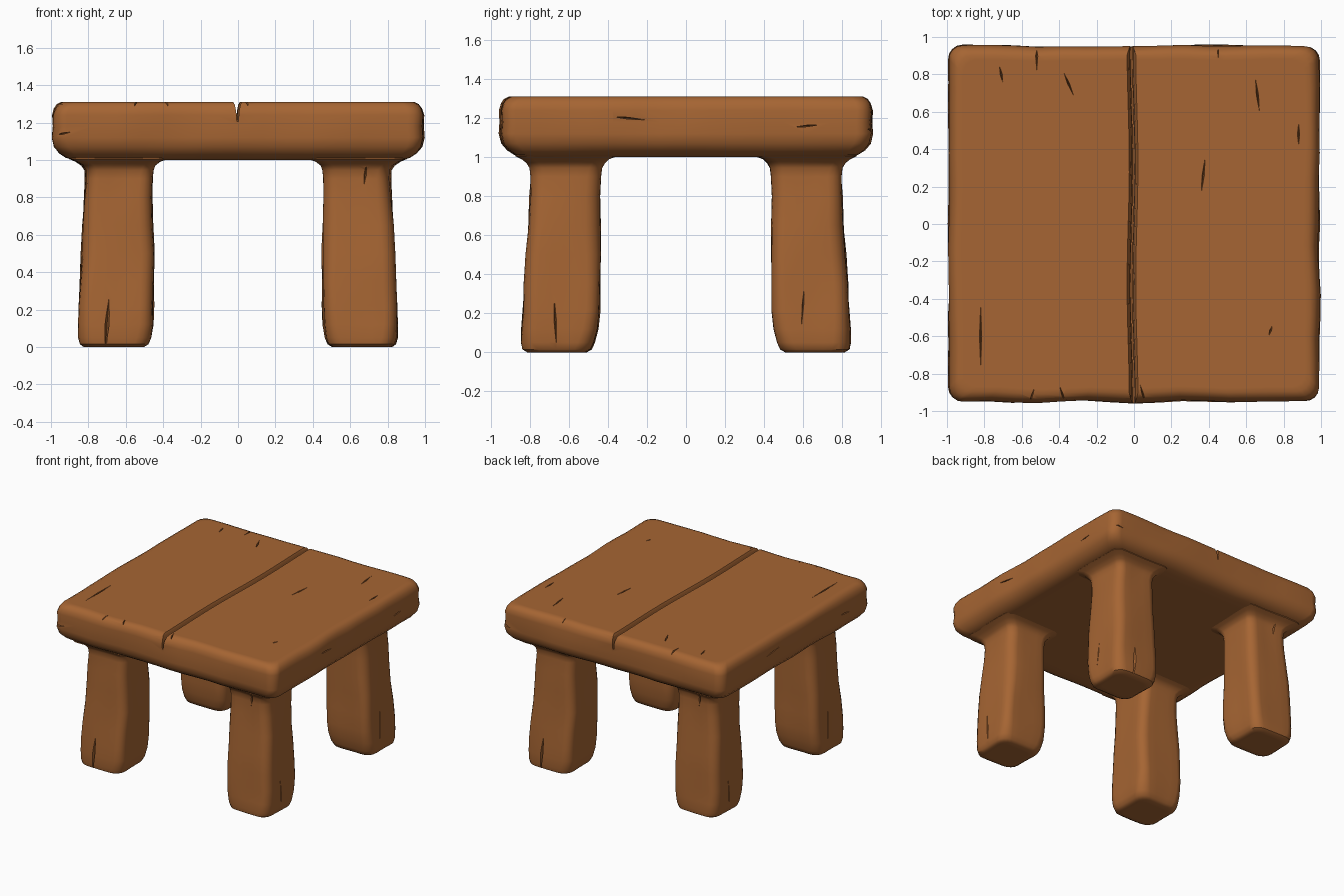
import bpy, bmesh, math
from mathutils import Vector, noise

if "Cube" in bpy.data.objects:
    bpy.data.objects.remove(bpy.data.objects["Cube"])

wood = bpy.data.materials.new("warm brown wood")
wood.diffuse_color = (0.38, 0.13, 0.033, 1)
wood.use_nodes = True
wood.node_tree.nodes["Principled BSDF"].inputs["Base Color"].default_value = wood.diffuse_color


def new_object(name, bm):
    bmesh.ops.recalc_face_normals(bm, faces=bm.faces)
    mesh = bpy.data.meshes.new(name)
    bm.to_mesh(mesh)
    bm.free()
    mesh.materials.append(wood)
    obj = bpy.data.objects.new(name, mesh)
    bpy.context.collection.objects.link(obj)
    return obj


def skin(name, rings):
    """Closed solid through a list of point rings."""
    bm = bmesh.new()
    rows = [[bm.verts.new(p) for p in r] for r in rings]
    n = len(rows[0])
    for a, b in zip(rows, rows[1:]):
        for i in range(n):
            j = (i + 1) % n
            bm.faces.new((a[i], a[j], b[j], b[i]))
    bm.faces.new(rows[0])
    bm.faces.new(rows[-1])
    return new_object(name, bm)


def ring(z, x0, x1, y0, y1, r, side, amp, seed):
    """Rounded rectangle at height z, slightly uneven like hewn wood."""
    corners = [(x1 - r, y1 - r), (x0 + r, y1 - r), (x0 + r, y0 + r), (x1 - r, y0 + r)]
    pts = []
    for k, (cx, cy) in enumerate(corners):
        for s in range(5):
            a = math.pi / 2 * (k + s / 4)
            pts.append(Vector((cx + r * math.cos(a), cy + r * math.sin(a), z)))
        nx, ny = corners[(k + 1) % 4]
        a = math.pi / 2 * (k + 1)
        off = Vector((r * math.cos(a), r * math.sin(a), 0))
        for s in range(1, side):
            t = s / side
            pts.append(Vector((cx + (nx - cx) * t, cy + (ny - cy) * t, z)) + off)
    for p in pts:
        d = noise.noise_vector(p * 3.5 + Vector((seed, seed, 0))) * amp
        p.x += d.x
        p.y += d.y
    return pts


def cracks(name, items):
    """Thin spindles: (centre, half length vector, half width vector, half depth vector)."""
    bm = bmesh.new()
    for c, l, w, d in items:
        vs = [bm.verts.new(Vector(c) + s * Vector(v)) for v in (l, w, d) for s in (1, -1)]
        bmesh.ops.convex_hull(bm, input=vs)
    return new_object(name, bm)


def carve(obj, cutter):
    m = obj.modifiers.new("carve", 'BOOLEAN')
    m.operation, m.solver, m.object = 'DIFFERENCE', 'EXACT', cutter
    bpy.context.view_layer.objects.active = obj
    bpy.ops.object.modifier_apply(modifier=m.name)
    bpy.data.objects.remove(cutter)


def smooth(obj):
    bpy.ops.object.select_all(action='DESELECT')
    obj.select_set(True)
    bpy.context.view_layer.objects.active = obj
    bpy.ops.object.shade_smooth_by_angle(angle=math.radians(38))
    obj.modifiers.new("even shading", 'WEIGHTED_NORMAL').keep_sharp = True


# Table top: (height, inset from the outline)
layers = [(1.0, .20), (1.0, .12), (1.012, .075), (1.035, .04), (1.07, .012), (1.12, .0),
          (1.18, .004), (1.24, .0), (1.275, .01), (1.298, .026), (1.31, .05), (1.31, .075)]
top = skin("table_top", [ring(z, -.99 + i, .99 - i, -.95 + i, .95 - i, .075, 14, .015, 2)
                         for z, i in layers])

# Groove between the two planks, wandering a little
profile = [(-.05, 1.36), (-.026, 1.315), (-.015, 1.295), (-.008, 1.26), (-.004, 1.205),
           (.004, 1.205), (.008, 1.26), (.015, 1.295), (.026, 1.315), (.05, 1.36)]
stations = [-1.1 + 2.2 * i / 16 for i in range(17)]
groove = skin("groove_cutter", [
    [(-.008 + .006 * math.sin(5 * y) + dx, y, z) for dx, z in profile] for y in stations])
carve(top, groove)

# Grain cracks on the top: (x, y, half length, slant)
grain = [(-.82, -.6, .2, .0), (-.71, .8, .05, -.01), (-.52, .9, .09, .0), (-.35, .75, .07, -.03),
         (.37, .26, .11, .012), (.66, .69, .1, -.012), (.88, .48, .07, .0), (.73, -.57, .03, .01),
         (-.55, -.93, .06, .02), (-.38, -.92, .06, -.02), (.05, -.92, .07, -.02), (.45, .93, .05, .0)]
carve(top, cracks("grain_cutter", [((x, y, 1.315), (s, h, 0), (.007, 0, 0), (0, 0, .035))
                                   for x, y, h, s in grain]))
# Short cracks in the edges
edge = []
for s in (1, -1):
    edge += [((s * .985, s * .62, 1.16), (0, .07, .006), (0, 0, .005), (.03, 0, 0)),
             ((s * -.985, s * .3, 1.2), (0, .1, -.01), (0, 0, .005), (.03, 0, 0)),
             ((s * -.94, s * -.945, 1.14), (.05, 0, .01), (0, 0, .005), (0, .025, 0))]
carve(top, cracks("edge_cutter", edge))
smooth(top)

# Legs: (height, inner x, outer x, inner y, outer y, corner radius), flaring into the top
sections = [(.0, .54, .79, .55, .78, .05), (.0, .505, .825, .51, .81, .07),
            (.015, .48, .845, .485, .835, .08), (.05, .465, .855, .47, .842, .08),
            (.12, .455, .857, .452, .842, .075), (.22, .452, .855, .442, .837, .07),
            (.35, .45, .848, .44, .83, .07), (.5, .453, .838, .438, .818, .07),
            (.65, .457, .828, .438, .807, .07), (.8, .46, .82, .438, .80, .07),
            (.9, .46, .815, .436, .796, .07), (.945, .455, .818, .432, .80, .065),
            (.97, .445, .835, .42, .815, .06), (.99, .42, .865, .40, .84, .06),
            (1.005, .38, .90, .36, .87, .06), (1.04, .38, .90, .36, .87, .06)]


def leg(name, sx, sy):
    side = sx * sy  # diagonal pairs share the same wear
    rings = []
    for z, a, b, c, d, r in sections:
        pts = ring(z, a, b, c, d, r, 4, .012, 5 + side)
        rings.append([(p.x * sx, p.y * sy, z) for p in pts])
    obj = skin(name, rings)
    if side > 0:
        marks = [((.70, .84, .12), (-.012, 0, .17), (.012, 0, 0), (0, .04, 0)),
                 ((.855, .6, .25), (0, .01, .14), (0, .006, 0), (.03, 0, 0))]
    else:
        marks = [((.68, .80, .92), (.008, 0, .07), (.008, 0, 0), (0, .03, 0)),
                 ((.855, .67, .16), (0, .006, .14), (0, .007, 0), (.03, 0, 0))]
    flip = lambda v: (v[0] * sx, v[1] * sy, v[2])
    carve(obj, cracks("leg_cutter", [tuple(map(flip, m)) for m in marks]))
    smooth(obj)


for ny, sy in (("front", -1), ("back", 1)):
    for nx, sx in (("left", -1), ("right", 1)):
        leg(f"{ny}_{nx}_leg", sx, sy)
